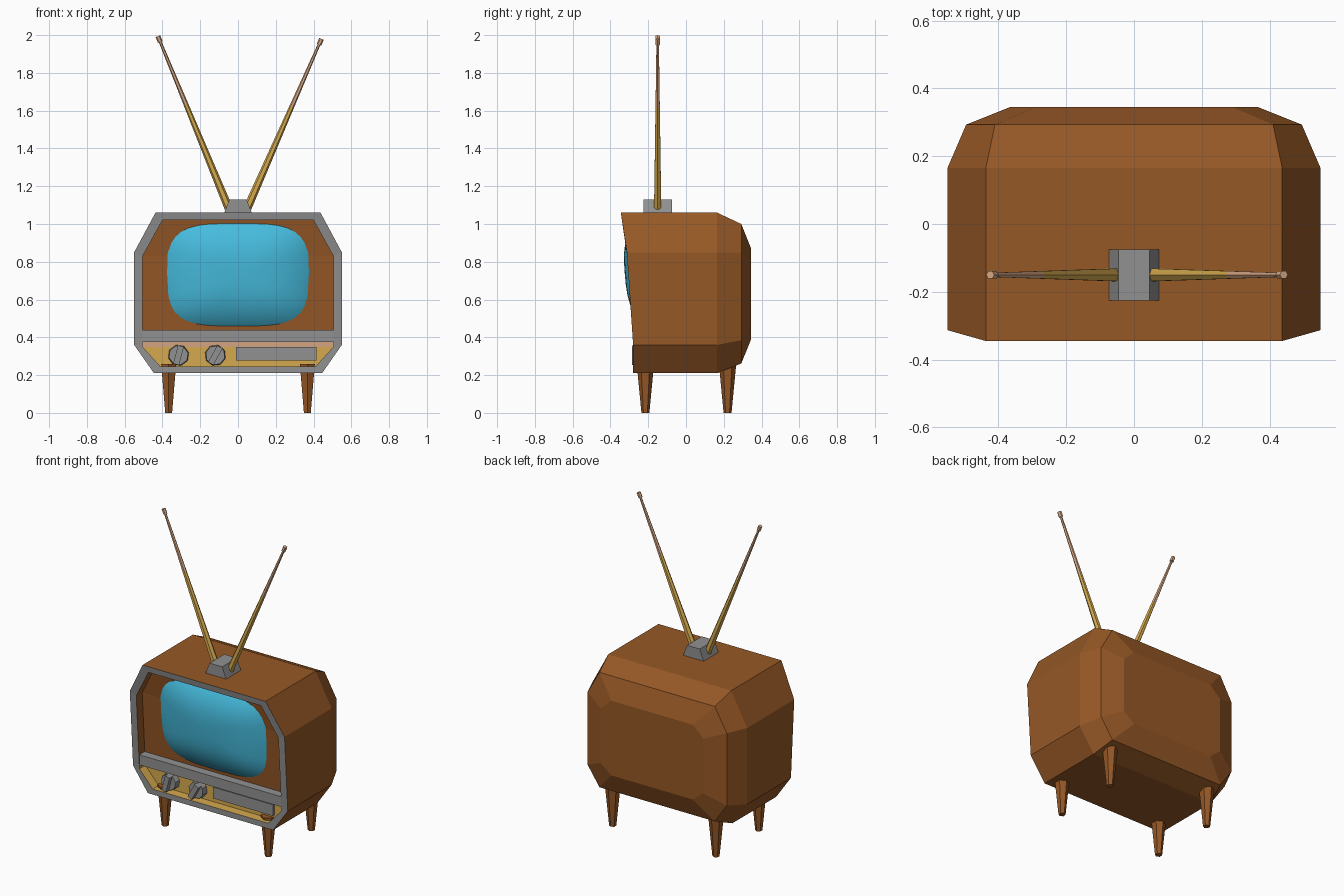
import bpy, bmesh, math
from mathutils import Vector, Matrix

if "Cube" in bpy.data.objects:
    bpy.data.objects.remove(bpy.data.objects["Cube"])


def material(name, r, g, b):
    lin = [(c / 255 / 12.92) if c < 11 else ((c / 255 + 0.055) / 1.055) ** 2.4 for c in (r, g, b)]
    m = bpy.data.materials.new(name)
    m.diffuse_color = (*lin, 1)
    m.use_nodes = True
    m.node_tree.nodes["Principled BSDF"].inputs["Base Color"].default_value = m.diffuse_color
    return m


WOOD = material("brown wood", 150, 88, 38)
GREY = material("grey metal", 145, 145, 145)
GOLD = material("gold", 214, 170, 78)
COPPER = material("pale copper", 216, 168, 132)
BLUE = material("blue glass", 70, 188, 222)


def make(name, bm, *mats):
    bmesh.ops.recalc_face_normals(bm, faces=bm.faces)
    me = bpy.data.meshes.new(name)
    bm.to_mesh(me)
    bm.free()
    for m in mats:
        me.materials.append(m)
    ob = bpy.data.objects.new(name, me)
    bpy.context.collection.objects.link(ob)
    return ob


def rod(name, a, b, r1, r2, mat, sides=6, spin=0.0):
    """Tapered prism from point a to point b."""
    a, b = Vector(a), Vector(b)
    d = b - a
    bm = bmesh.new()
    mtx = (Matrix.Translation((a + b) / 2) @ d.to_track_quat('Z', 'Y').to_matrix().to_4x4()
           @ Matrix.Rotation(spin, 4, 'Z'))
    bmesh.ops.create_cone(bm, cap_ends=True, segments=sides, radius1=r1, radius2=r2,
                          depth=d.length, matrix=mtx)
    return make(name, bm, mat)


def box(name, centre, size, mat, turn=0.0, taper=1.0):
    """Box turned about y, with its top narrowed in x by taper."""
    bm = bmesh.new()
    bmesh.ops.create_cube(bm, size=1)
    for v in bm.verts:
        if v.co.z > 0:
            v.co.x *= taper
        v.co = Vector(v.co[i] * size[i] for i in range(3))
    bm.transform(Matrix.Translation(centre) @ Matrix.Rotation(turn, 4, 'Y'))
    return make(name, bm, mat)


def front_y(z):
    """Leaning front edge of the cabinet."""
    pts = [(0.0, -0.28), (0.36, -0.28), (0.85, -0.313), (1.06, -0.345)]
    for (z0, y0), (z1, y1) in zip(pts, pts[1:]):
        if z <= z1:
            return y0 + (y1 - y0) * (z - z0) / (z1 - z0)
    return pts[-1][1]


# Cabinet: lofted octagonal rings, from recessed panel out to frame and round to the back
def ring(levels, y):
    return ([(x, y(z), z) for x, z in levels], [(-x, y(z), z) for x, z in levels])


inner = [(0.40, 1.02), (0.505, 0.83), (0.505, 0.375), (0.505, 0.35), (0.41, 0.245)]
outer = [(0.437, 1.06), (0.55, 0.85), (0.55, 0.385), (0.55, 0.36), (0.445, 0.21)]
mid = [(0.41, 1.0), (0.495, 0.85), (0.495, 0.41), (0.495, 0.385), (0.41, 0.262)]
back = [(0.29, 0.87), (0.365, 0.80), (0.365, 0.47), (0.365, 0.45), (0.29, 0.39)]
rings = [ring(inner, lambda z: front_y(z) + 0.06), ring(inner, front_y), ring(outer, front_y),
         ring(outer, lambda z: 0.165), ring(mid, lambda z: 0.293), ring(back, lambda z: 0.345)]
bm = bmesh.new()
loops = [([bm.verts.new(p) for p in r], [bm.verts.new(p) for p in l]) for r, l in rings]
for k, (a, b) in enumerate(zip(loops, loops[1:])):
    la, lb = a[0] + a[1][::-1], b[0] + b[1][::-1]
    for i in range(10):
        j = (i + 1) % 10
        f = bm.faces.new((la[i], la[j], lb[j], lb[i]))
        low = f.calc_center_median().z < 0.375
        f.material_index = 1 if k == 1 else 2 if (k == 0 and low) else 0
for k in (0, -1):
    r, l = loops[k]
    for i in range(4):
        f = bm.faces.new((r[i], r[i + 1], l[i + 1], l[i]))
        if k == 0:
            f.material_index = (0, 0, 3, 2)[i]
make("cabinet", bm, WOOD, GREY, GOLD, COPPER)

# Screen: domed rounded rectangle
bm = bmesh.new()
N, R, P = 32, 8, 2 / 3.6


def screen_point(r, t):
    c, s = math.cos(t), math.sin(t)
    x = 0.388 * r * math.copysign(abs(c) ** P, c)
    z = 0.735 + 0.29 * r * math.copysign(abs(s) ** P, s)
    y = -0.307 - 0.08 * (z - 0.735) + 0.07 - 0.087 * (1 - r ** 3)
    return bm.verts.new((x, y, z))


tip = screen_point(0, 0)
prev = None
for k in range(1, R + 1):
    cur = [screen_point(math.sin(k / R * math.pi / 2), 2 * math.pi * i / N) for i in range(N)]
    for i in range(N):
        j = (i + 1) % N
        bm.faces.new((tip, cur[i], cur[j]) if prev is None else (prev[i], cur[i], cur[j], prev[j]))
    prev = cur
bm.faces.new(prev)
screen = make("screen", bm, BLUE)
for p in screen.data.polygons:
    p.use_smooth = len(p.vertices) < 5

# Divider bar and control panel
box("divider_bar", (0, -0.247, 0.4075), (1.012, 0.066, 0.065), GREY)
box("speaker_plate", (0.2025, -0.226, 0.3125), (0.425, 0.024, 0.072), GREY)
for i, (x, turn) in enumerate([(-0.315, 0.25), (-0.12, 0.5)]):
    rod(f"knob_{i}", (x, -0.215, 0.305), (x, -0.258, 0.305), 0.057, 0.052, GREY, 8, turn)
    box(f"knob_grip_{i}", (x, -0.266, 0.305), (0.032, 0.04, 0.1), GREY, turn)

# Legs
for sx, side in ((-1, "left"), (1, "right")):
    for y, end in ((-0.215, "front"), (0.22, "back")):
        rod(f"{end}_{side}_leg", (sx * 0.367, y, 0), (sx * 0.367, y, 0.26),
            0.021, 0.046, WOOD, 6)

# Antenna base and two telescopic rods with end caps
box("antenna_base", (0, -0.15, 1.093), (0.15, 0.15, 0.076), GREY, taper=0.6)
for side, a, b in (("left", (-0.05, -0.15, 1.085), (-0.424, -0.15, 1.994)),
                   ("right", (0.05, -0.15, 1.085), (0.442, -0.15, 1.98))):
    a, b = Vector(a), Vector(b)
    m = a.lerp(b, 0.6)
    rod(f"{side}_antenna_lower", a, m, 0.022, 0.013, GOLD)
    rod(f"{side}_antenna_upper", m, b, 0.013, 0.007, COPPER)
    rod(f"{side}_antenna_cap", a.lerp(b, 0.966), b, 0.013, 0.013, COPPER)
